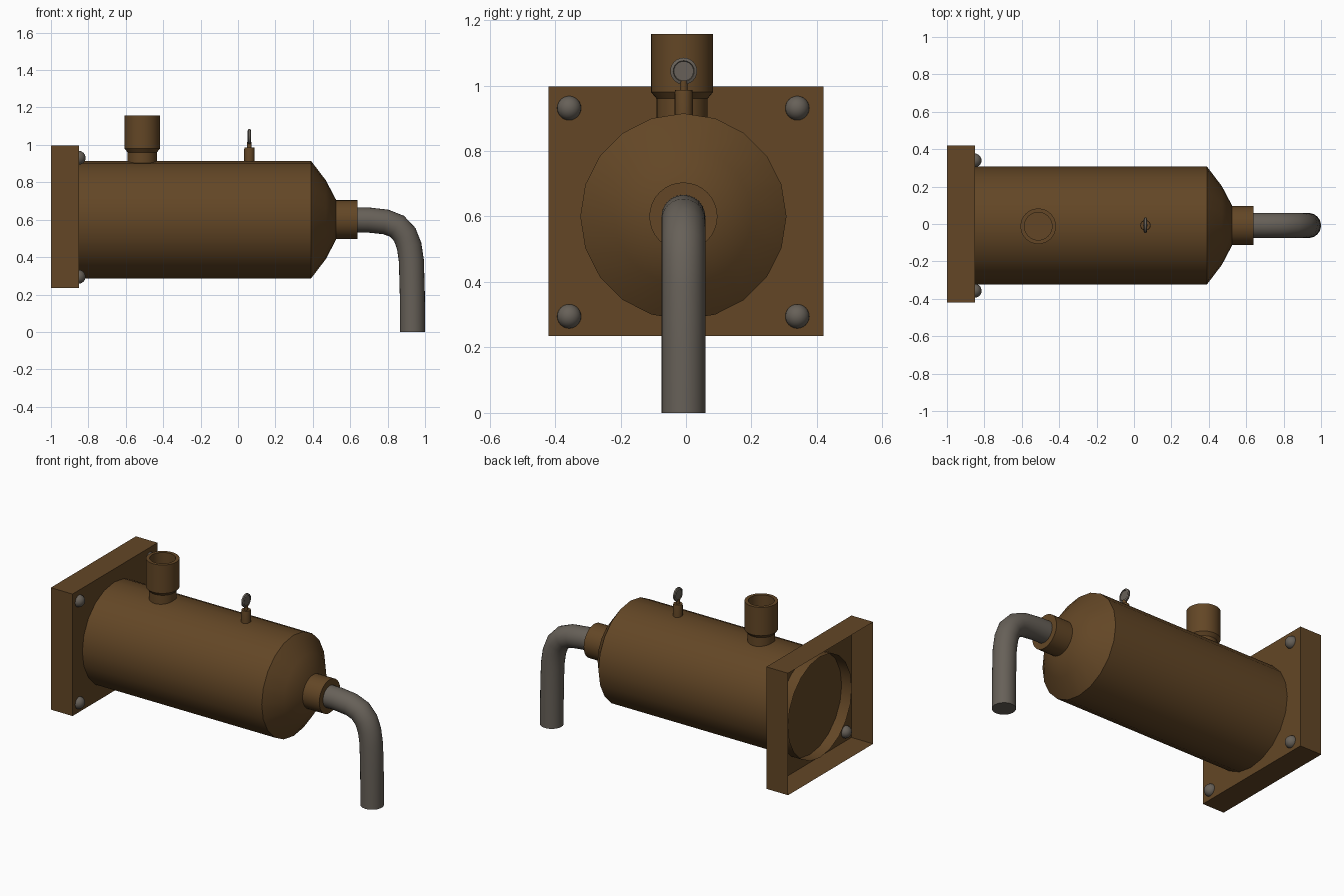
import bpy, bmesh, math
from mathutils import Matrix, Vector

if "Cube" in bpy.data.objects:
    bpy.data.objects.remove(bpy.data.objects["Cube"])


def material(name, rgb):
    m = bpy.data.materials.new(name)
    m.diffuse_color = (*rgb, 1)
    m.use_nodes = True
    m.node_tree.nodes["Principled BSDF"].inputs["Base Color"].default_value = m.diffuse_color
    return m


BROWN = material("brown paint", (0.125, 0.062, 0.019))
GRAY = material("warm gray metal", (0.135, 0.118, 0.098))
CY = -0.008   # y of the main axis
CZ = 0.60     # z of the main axis


def finish(name, bm, mat, angle=30):
    me = bpy.data.meshes.new(name)
    bm.to_mesh(me)
    bm.free()
    ob = bpy.data.objects.new(name, me)
    bpy.context.collection.objects.link(ob)
    me.materials.append(mat)
    bpy.ops.object.select_all(action='DESELECT')
    ob.select_set(True)
    bpy.context.view_layer.objects.active = ob
    bpy.ops.object.shade_smooth_by_angle(angle=math.radians(angle))
    return ob


def lathe(name, profile, origin, mat, sides, along_x=False, angle=30):
    """Revolve (radius, height) points about z, or about x when along_x."""
    bm = bmesh.new()
    vs = [bm.verts.new((r, 0, h)) for r, h in profile]
    es = [bm.edges.new(p) for p in zip(vs, vs[1:])]
    bmesh.ops.spin(bm, geom=vs + es, cent=(0, 0, 0), axis=(0, 0, 1),
                   angle=math.tau, steps=sides)
    bmesh.ops.remove_doubles(bm, verts=bm.verts, dist=1e-5)
    bmesh.ops.recalc_face_normals(bm, faces=bm.faces)
    turn = Matrix.Rotation(math.pi / 2, 4, 'Y') if along_x else Matrix()
    bm.transform(Matrix.Translation(origin) @ turn)
    return finish(name, bm, mat, angle)


# Mounting flange: square box, open at the back
bm = bmesh.new()
bmesh.ops.create_cube(bm, size=1)
bm.transform(Matrix.Translation((-0.925, 0, 0.616)) @ Matrix.Diagonal((0.15, 0.84, 0.762, 1)))
bmesh.ops.delete(bm, geom=[f for f in bm.faces if f.normal.x < -0.5], context='FACES_ONLY')
finish("mounting_flange", bm, BROWN)

# Tank shell with rounded nose, its open end showing inside the flange
lathe("tank_shell", [(0.315, -0.92), (0.315, 0.39), (0.21, 0.47), (0.105, 0.525), (0, 0.525)],
      (0, CY, CZ), BROWN, 20, True, 35)

# Outlet collar
lathe("outlet_collar", [(0, 0.50), (0.104, 0.50), (0.104, 0.64), (0, 0.64)],
      (0, CY, CZ), BROWN, 32, True)

# Bent outlet pipe: circle swept along a path
path = [(0.60, 0.60), (0.70, 0.598), (0.79, 0.588), (0.85, 0.565), (0.892, 0.52),
        (0.915, 0.46), (0.927, 0.38), (0.932, 0.2), (0.933, 0)]
N, R = 24, 0.067
bm = bmesh.new()
rings = []
for i, (x, z) in enumerate(path):
    a, b = path[max(i - 1, 0)], path[min(i + 1, len(path) - 1)]
    t = Vector((b[0] - a[0], 0, b[1] - a[1])).normalized()
    if i == len(path) - 1:
        t = Vector((0, 0, -1))
    n = Vector((-t.z, 0, t.x))
    c = Vector((x, CY, z))
    rings.append([bm.verts.new(c + R * (n * math.cos(k * math.tau / N)
                  + Vector((0, 1, 0)) * math.sin(k * math.tau / N))) for k in range(N)])
for p, q in zip(rings, rings[1:]):
    for k in range(N):
        j = (k + 1) % N
        bm.faces.new((p[k], p[j], q[j], q[k]))
bm.faces.new(rings[0])
bm.faces.new(rings[-1])
bmesh.ops.recalc_face_normals(bm, faces=bm.faces)
finish("outlet_pipe", bm, GRAY, 40)

# Filler neck: narrow foot, flared hollow cup
lathe("filler_neck", [(0, 0.88), (0.078, 0.88), (0.078, 0.96), (0.095, 0.98), (0.095, 1.157),
                      (0.074, 1.157), (0.074, 0.98), (0, 0.98)], (-0.512, -0.012, 0), BROWN, 32)

# Gauge stem and gauge dial
lathe("gauge_stem", [(0, 0.89), (0.028, 0.89), (0.028, 0.975), (0.026, 0.987), (0.012, 0.987),
                     (0.012, 1.015), (0, 1.015)], (0.061, -0.007, 0), BROWN, 16)
lathe("gauge_dial", [(0, -0.005), (0.030, -0.005), (0.032, -0.009), (0.041, -0.005),
                     (0.041, 0.005), (0.032, 0.009), (0.030, 0.005), (0, 0.005)],
      (0.061, -0.007, 1.044), GRAY, 24, True, 25)

# Four domed bolts on the flange
for y in (-0.357, 0.34):
    for z in (0.295, 0.931):
        bm = bmesh.new()
        bmesh.ops.create_uvsphere(bm, u_segments=20, v_segments=12, radius=0.037)
        bm.transform(Matrix.Translation((-0.852, y, z)))
        finish("flange_bolt", bm, GRAY, 60)
